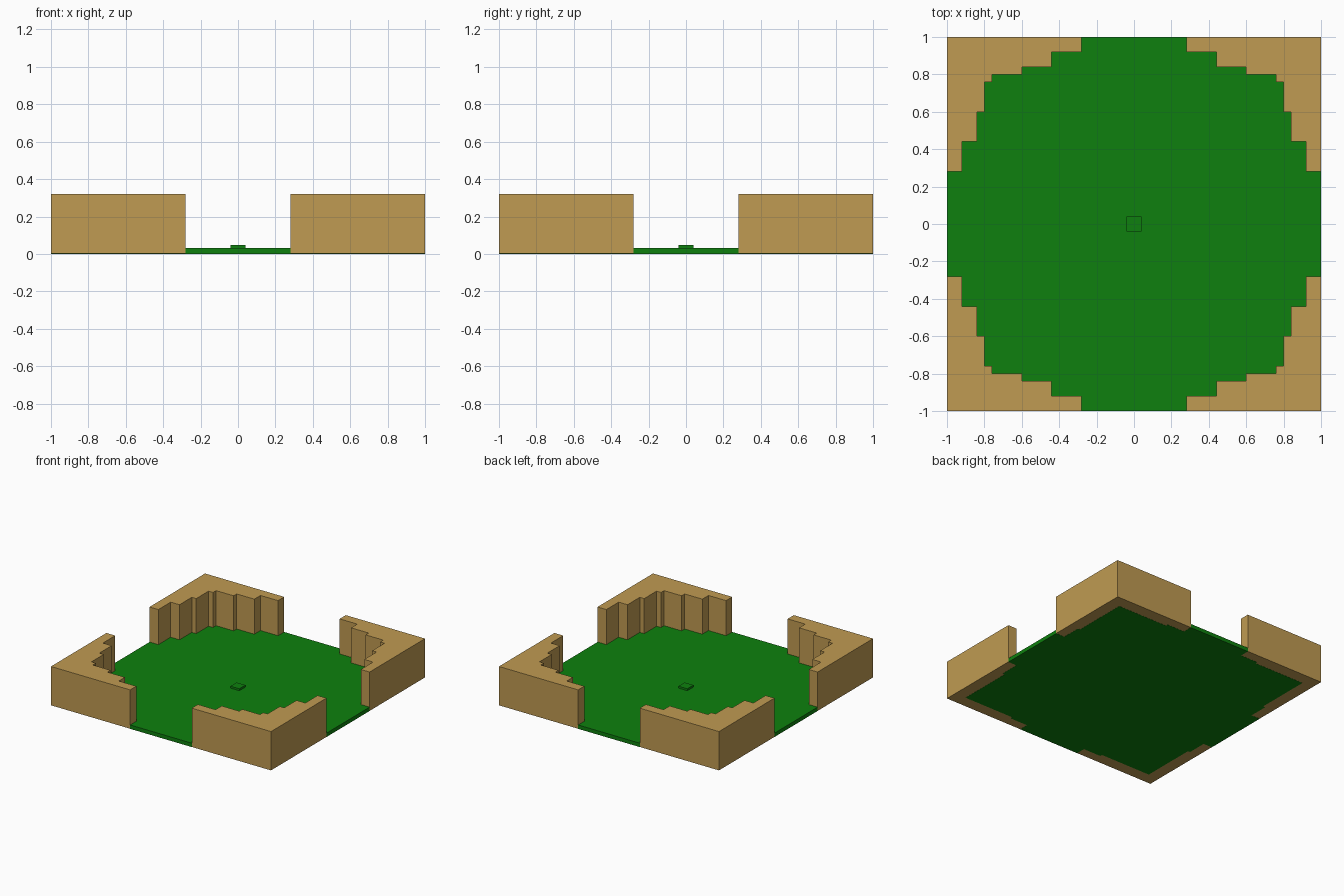
import bpy, bmesh, math
from mathutils import Matrix

cube = bpy.data.objects.get("Cube")
if cube:
    bpy.data.objects.remove(cube, do_unlink=True)


def make_material(name, rgb):
    mat = bpy.data.materials.new(name)
    mat.use_nodes = True
    mat.diffuse_color = (*rgb, 1)
    mat.node_tree.nodes["Principled BSDF"].inputs["Base Color"].default_value = (*rgb, 1)
    return mat


def make_prism(name, outline, z0, z1, mat, turn=0.0):
    """Extrude a counter-clockwise xy outline from z0 to z1, turned about z."""
    bm = bmesh.new()
    base = bm.faces.new([bm.verts.new((x, y, z0)) for x, y in outline])
    top = bmesh.ops.extrude_face_region(bm, geom=[base], use_keep_orig=True)["geom"]
    bmesh.ops.translate(bm, vec=(0, 0, z1 - z0),
                        verts=[v for v in top if isinstance(v, bmesh.types.BMVert)])
    bmesh.ops.rotate(bm, verts=bm.verts, cent=(0, 0, 0), matrix=Matrix.Rotation(turn, 3, 'Z'))
    bmesh.ops.recalc_face_normals(bm, faces=bm.faces)
    mesh = bpy.data.meshes.new(name)
    bm.to_mesh(mesh)
    bm.free()
    mesh.materials.append(mat)
    obj = bpy.data.objects.new(name, mesh)
    bpy.context.collection.objects.link(obj)
    return obj


def mirrored(steps):
    """Mirror a stepped run across the diagonal."""
    return steps + [(y, x) for x, y in reversed(steps)]


green = make_material("grass green", (0.0044, 0.216, 0.0044))
tan = make_material("sandy tan", (0.525, 0.328, 0.085))

# Floor: square slab with stepped tongues reaching out through the four openings
quarter = mirrored([(0.28, 1), (0.28, 0.92), (0.44, 0.92), (0.44, 0.9)]
                   + [(0.9, 0.9)])
quarter = [p for i, p in enumerate(quarter) if i == 0 or p != quarter[i - 1]]
quarter.reverse()  # counter-clockwise
floor_outline = []
for i in range(4):
    c, s = round(math.cos(i * math.pi / 2)), round(math.sin(i * math.pi / 2))
    floor_outline += [(c * x - s * y, s * x + c * y) for x, y in quarter]
make_prism("floor", floor_outline, 0, 0.032, green)

# Corner walls: stepped inner face approximating a round arena
wall_steps = [(0.28, 1), (0.28, 0.92), (0.44, 0.92), (0.44, 0.84),
              (0.6, 0.84), (0.6, 0.8), (0.76, 0.8), (0.76, 0.76)]
inner = mirrored(wall_steps[:-1])
inner.insert(len(wall_steps) - 1, (0.76, 0.76))
wall_outline = inner + [(1, 1)]
corner_names = ["back_left", "back_right", "front_right", "front_left"]
for i, corner in enumerate(corner_names):
    make_prism(corner + "_wall", wall_outline, 0.001, 0.32, tan, i * math.pi / 2)

# Small raised plate in the middle
make_prism("centre_plate", [(-0.04, -0.04), (0.04, -0.04), (0.04, 0.04), (-0.04, 0.04)],
           0.03, 0.048, green)
